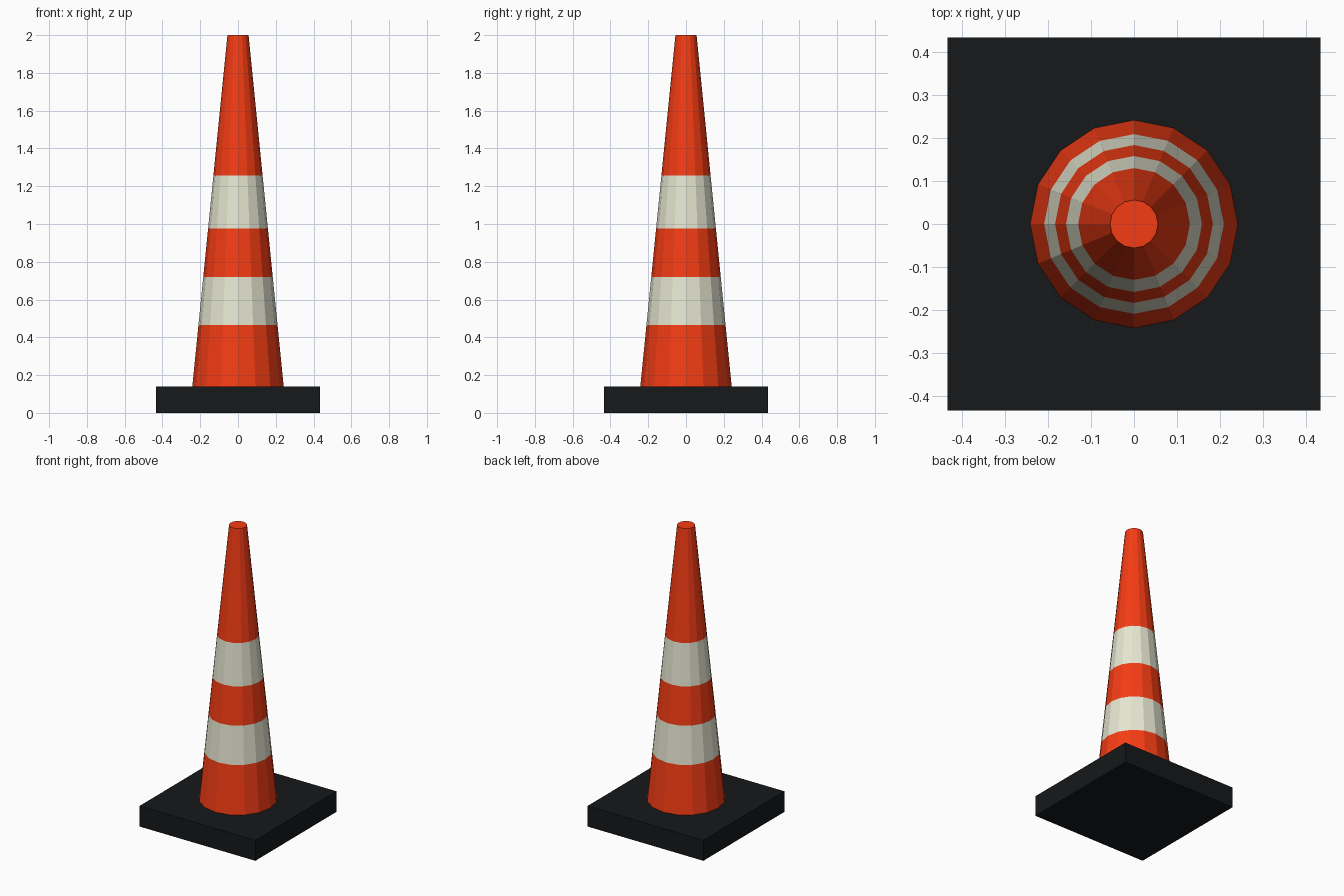
import bpy, bmesh
from math import cos, sin, tau

if "Cube" in bpy.data.objects:
    bpy.data.objects.remove(bpy.data.objects["Cube"])

SIDES = 16


def material(name, rgb):
    m = bpy.data.materials.new(name)
    m.diffuse_color = (*rgb, 1)
    m.use_nodes = True
    m.node_tree.nodes["Principled BSDF"].inputs["Base Color"].default_value = m.diffuse_color
    return m


orange = material("orange", (0.91, 0.045, 0.007))
white = material("off_white", (0.79, 0.79, 0.64))
black = material("black", (0.008, 0.009, 0.010))


def finish(name, bm, mats):
    bmesh.ops.recalc_face_normals(bm, faces=bm.faces)
    mesh = bpy.data.meshes.new(name)
    bm.to_mesh(mesh)
    bm.free()
    for m in mats:
        mesh.materials.append(m)
    bpy.context.collection.objects.link(bpy.data.objects.new(name, mesh))


# Square rubber base
bm = bmesh.new()
bmesh.ops.create_cube(bm, size=1)
bmesh.ops.scale(bm, vec=(0.87, 0.87, 0.14), verts=bm.verts)
bmesh.ops.translate(bm, vec=(0, 0, 0.07), verts=bm.verts)
finish("base", bm, [black])

# Tapered cone body, with alternating orange and white bands
heights = [0.14, 0.465, 0.72, 0.975, 1.257, 2.0]
R_BOTTOM, R_TOP = 0.242, 0.056
bm = bmesh.new()
rings = []
for z in heights:
    r = R_BOTTOM + (R_TOP - R_BOTTOM) * (z - 0.14) / 1.86
    rings.append([bm.verts.new((r * cos(tau * i / SIDES), r * sin(tau * i / SIDES), z))
                  for i in range(SIDES)])
for band, (lo, hi) in enumerate(zip(rings, rings[1:])):
    for i in range(SIDES):
        j = (i + 1) % SIDES
        bm.faces.new((lo[i], lo[j], hi[j], hi[i])).material_index = band % 2
bm.faces.new(rings[-1])
bm.faces.new(rings[0][::-1])
finish("cone_body", bm, [orange, white])
